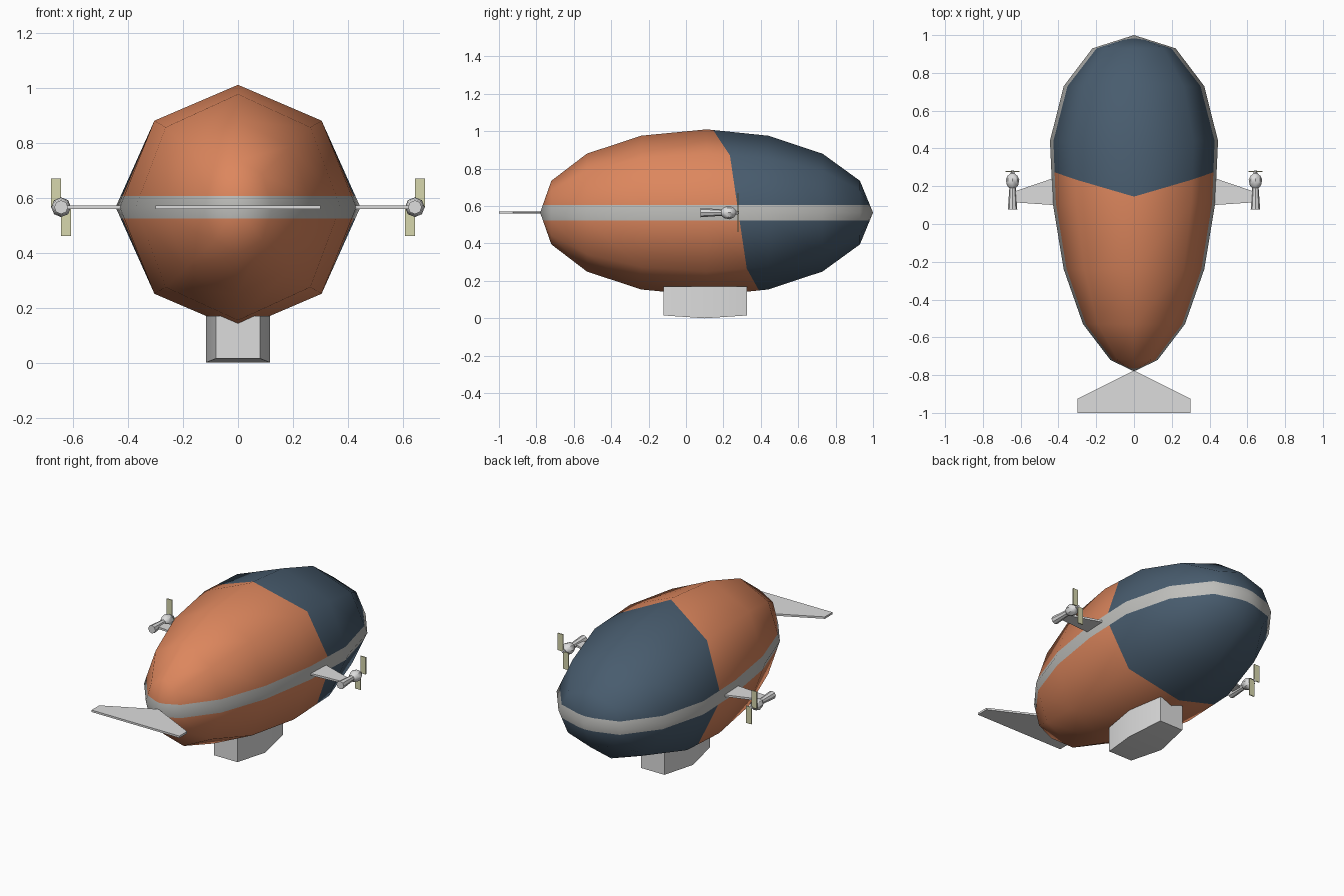
import bpy, bmesh, math
from mathutils import Vector

if "Cube" in bpy.data.objects:
    bpy.data.objects.remove(bpy.data.objects["Cube"])

ZC = 0.565  # height of the hull axis


def material(name, rgb):
    m = bpy.data.materials.new(name)
    m.diffuse_color = (*rgb, 1)
    m.use_nodes = True
    m.node_tree.nodes["Principled BSDF"].inputs["Base Color"].default_value = m.diffuse_color
    return m


ORANGE = material("orange", (0.72, 0.24, 0.11))
NAVY = material("navy", (0.065, 0.107, 0.156))
BAND = material("band grey", (0.52, 0.52, 0.50))
GREY = material("light grey", (0.72, 0.72, 0.72))
CREAM = material("pale yellow", (0.68, 0.68, 0.42))


def finish(bm, name, mats, mirror=False, angle=None):
    me = bpy.data.meshes.new(name)
    bmesh.ops.recalc_face_normals(bm, faces=bm.faces)
    bm.to_mesh(me)
    bm.free()
    for m in mats:
        me.materials.append(m)
    ob = bpy.data.objects.new(name, me)
    bpy.context.collection.objects.link(ob)
    if angle:
        bpy.ops.object.select_all(action='DESELECT')
        ob.select_set(True)
        bpy.context.view_layer.objects.active = ob
        bpy.ops.object.shade_smooth_by_angle(angle=math.radians(angle))
    if mirror:
        ob.modifiers.new("mirror", 'MIRROR')
    return ob


def loft(bm, rings, start=None, end=None):
    """Skin rings of points; ends close to a tip point or a flat cap."""
    loops = [[bm.verts.new(p) for p in r] for r in rings]
    n = len(loops[0])
    for a, b in zip(loops, loops[1:]):
        for i in range(n):
            bm.faces.new((a[i], a[(i + 1) % n], b[(i + 1) % n], b[i]))
    for loop, tip in ((loops[0], start), (loops[-1], end)):
        if tip is None:
            bm.faces.new(loop)
        else:
            t = bm.verts.new(tip)
            for i in range(n):
                bm.faces.new((loop[i], loop[(i + 1) % n], t))
    return loops


def plate(name, pts, z0, z1, mat, mirror=False):
    bm = bmesh.new()
    loft(bm, [[(x, y, z) for x, y in pts] for z in (z0, z1)])
    return finish(bm, name, [mat], mirror, 30)


# Hull: eight-sided rings (y, half width, half height)
stations = [(-0.72, 0.125, 0.17), (-0.53, 0.27, 0.315), (-0.24, 0.372, 0.411),
            (0.11, 0.43, 0.445), (0.44, 0.445, 0.411), (0.73, 0.372, 0.315),
            (0.93, 0.22, 0.17)]
octo = [i * math.pi / 4 for i in range(8)]
bm = bmesh.new()
nor = bm.verts.layers.float_vector.new("smooth")  # keeps the uncut hull's normals
loops = loft(bm, [[(w * math.sin(a), y, ZC + h * math.cos(a)) for a in octo]
                  for y, w, h in stations], (0, -0.78, ZC), (0, 1.0, ZC))
bmesh.ops.recalc_face_normals(bm, faces=bm.faces)
bm.normal_update()
for v in bm.verts:
    v[nor] = v.normal

# Slanted paint line: cut each meridian edge, then join the cuts
line_y = [0.145, 0.235, 0.28, 0.325, 0.39]
cuts = []
for i, (a, b) in enumerate(zip(loops[3], loops[4])):
    y = line_y[min(i, 8 - i)]
    edge = bm.edges.get((a, b))
    cuts.append(bmesh.utils.edge_split(edge, a, (y - a.co.y) / (b.co.y - a.co.y))[1])
bmesh.ops.connect_verts(bm, verts=cuts)
aft = set(loops[4])
for f in bm.faces:
    f.material_index = int(any(v in aft for v in f.verts)
                           or f.calc_center_median().y > 0.5)

# Grey waist band
for z in (ZC - 0.041, ZC + 0.041):
    bmesh.ops.bisect_plane(bm, geom=bm.verts[:] + bm.edges[:] + bm.faces[:],
                           plane_co=(0, 0, z), plane_no=(0, 0, 1))
for f in bm.faces:
    f.smooth = True
    if abs(f.calc_center_median().z - ZC) < 0.041:
        f.material_index = 2
normals = [Vector(v[nor]).normalized() for v in bm.verts]
bm.verts.layers.float_vector.remove(nor)
hull = finish(bm, "hull", [ORANGE, NAVY, BAND])
hull.data.normals_split_custom_set_from_vertices(normals)

# Gondola: six-sided plan, keel lowest amidships
plan = [(-0.08, -0.12, 0.015), (0.08, -0.12, 0.015), (0.117, 0.1, 0),
        (0.08, 0.325, 0.015), (-0.08, 0.325, 0.015), (-0.117, 0.1, 0)]
bm = bmesh.new()
lo = [bm.verts.new(p) for p in plan]
hi = [bm.verts.new((x, y, 0.17)) for x, y, z in plan]
for i in range(6):
    j = (i + 1) % 6
    bm.faces.new((lo[i], lo[j], hi[j], hi[i]))
bm.faces.new((lo[0], lo[1], lo[2], lo[5]))
bm.faces.new((lo[5], lo[2], lo[3], lo[4]))
bm.faces.new(hi)
finish(bm, "gondola", [GREY], angle=30)

# Tail plane and engine pylons
plate("tail_plane", [(0, -0.775), (0.3, -0.925), (0.3, -1), (-0.3, -1), (-0.3, -0.925)],
      ZC - 0.006, ZC + 0.006, GREY)
plate("engine_pylon", [(0.42, 0.10), (0.64, 0.115), (0.64, 0.17), (0.42, 0.245)],
      ZC - 0.006, ZC + 0.006, GREY, True)

# Engine pods: turned along y
EX = 0.643
pod = [(0.078, 0.025), (0.19, 0.017), (0.205, 0.03), (0.235, 0.036),
       (0.255, 0.026), (0.268, 0.01), (0.284, 0.008)]
bm = bmesh.new()
loft(bm, [[(EX + r * math.sin(a), y, ZC + r * math.cos(a)) for a in octo] for y, r in pod])
finish(bm, "engine_pod", [GREY], True, 40)

# Propeller blades: one up and outward, one down and inward
for name, s in (("upper_blade", 1), ("lower_blade", -1)):
    xs = sorted((EX, EX + s * 0.036))
    zs = sorted((ZC, ZC + s * 0.105))
    plate(name, [(xs[0], 0.275), (xs[1], 0.275), (xs[1], 0.281), (xs[0], 0.281)],
          *zs, CREAM, True)
